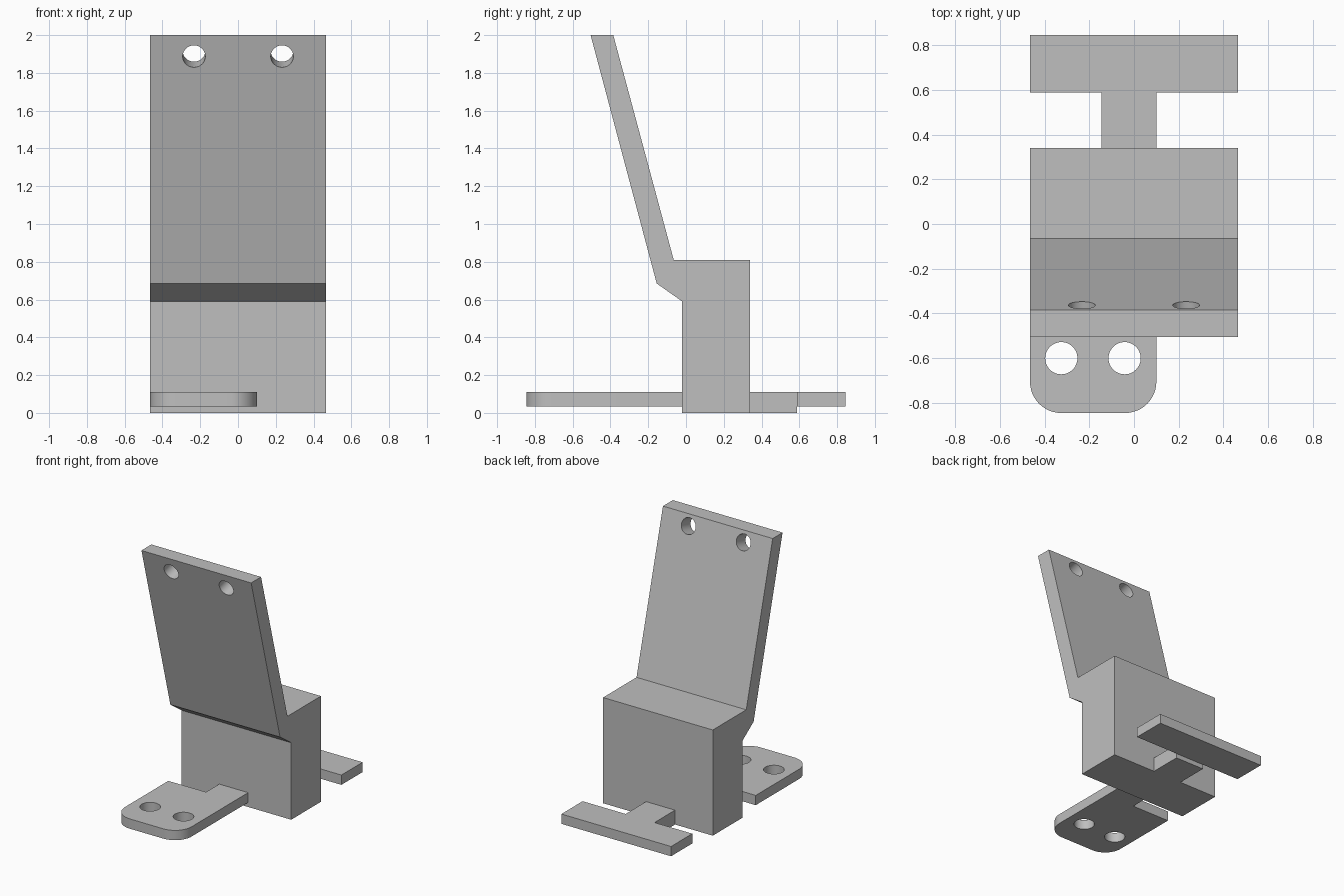
import bpy, bmesh, math
from mathutils import Vector, Matrix

cube = bpy.data.objects.get("Cube")
if cube:
    bpy.data.objects.remove(cube, do_unlink=True)

grey = bpy.data.materials.new("light grey")
grey.use_nodes = True
colour = (0.52, 0.52, 0.52, 1)
grey.diffuse_color = colour
grey.node_tree.nodes["Principled BSDF"].inputs["Base Color"].default_value = colour


def prism(name, outline, offset):
    """Extrude a closed outline of 3D points by an offset."""
    bm = bmesh.new()
    face = bm.faces.new([bm.verts.new(p) for p in outline])
    new = bmesh.ops.extrude_face_region(bm, geom=[face])["geom"]
    bmesh.ops.translate(bm, vec=Vector(offset),
                        verts=[v for v in new if isinstance(v, bmesh.types.BMVert)])
    bmesh.ops.recalc_face_normals(bm, faces=bm.faces)
    mesh = bpy.data.meshes.new(name)
    bm.to_mesh(mesh)
    bm.free()
    mesh.materials.append(grey)
    obj = bpy.data.objects.new(name, mesh)
    bpy.context.collection.objects.link(obj)
    return obj


def plate(name, outline, z0, z1):
    return prism(name, [(x, y, z0) for x, y in outline], (0, 0, z1 - z0))


def rect(x0, x1, y0, y1):
    return [(x0, y0), (x1, y0), (x1, y1), (x0, y1)]


def drill(obj, centre, radius, axis):
    """Cut a round hole through obj along axis."""
    bpy.ops.mesh.primitive_cylinder_add(vertices=48, radius=radius, depth=0.4)
    cutter = bpy.context.object
    cutter.name = "hole_cutter"
    cutter.hide_render = True
    cutter.data.materials.append(grey)
    turn = Vector((0, 0, 1)).rotation_difference(Vector(axis)).to_matrix().to_4x4()
    cutter.data.transform(Matrix.Translation(centre) @ turn)
    cut = obj.modifiers.new("hole", 'BOOLEAN')
    cut.operation = 'DIFFERENCE'
    cut.solver = 'EXACT'
    cut.object = cutter
    bpy.ops.object.select_all(action='DESELECT')
    bpy.context.view_layer.objects.active = obj
    obj.select_set(True)
    bpy.ops.object.modifier_apply(modifier=cut.name)
    bpy.data.objects.remove(cutter, do_unlink=True)


def arc(cx, cy, r, start, steps=12):
    return [(cx + r * math.cos(a), cy + r * math.sin(a))
            for a in (start + math.pi / 2 * i / steps for i in range(steps + 1))]


W = 0.465            # half width
FRONT, BACK = -0.02, 0.34
NECK_L, NECK_R = -0.145, 0.10
LOW, HIGH = 0.035, 0.11

# Block and leaning panel, one side profile
profile = [(FRONT, 0), (BACK, 0), (BACK, 0.81), (-0.065, 0.81),
           (-0.385, 2), (-0.505, 2), (-0.155, 0.685), (FRONT, 0.59)]
body = prism("block_and_leaning_panel", [(-W, y, z) for y, z in profile], (2 * W, 0, 0))

# Panel holes, square to the slope
normal = Vector((0, 1.315, 0.35)).normalized()
for x in (-0.233, 0.233):
    drill(body, Vector((x, -0.417, 1.903)), 0.06, normal)

# Front foot with rounded corners and an offset neck
R, END = 0.14, -0.845
foot_outline = (arc(-W + R, END + R, R, math.pi)
                + arc(NECK_R - R, END + R, R, 1.5 * math.pi)
                + [(NECK_R, FRONT), (NECK_L, FRONT), (NECK_L, -0.18), (-W, -0.18)])
foot = plate("front_foot", foot_outline, LOW, HIGH)
for x in (-0.325, -0.042):
    drill(foot, Vector((x, -0.6, 0.07)), 0.072, (0, 0, 1))

# Rear T-shaped foot
plate("rear_neck", rect(NECK_L, NECK_R, BACK, 0.588), 0, HIGH)
plate("rear_crossbar", rect(-W, W, 0.588, 0.845), LOW, HIGH)

# Smooth the round walls, keep the edges sharp
bpy.ops.object.select_all(action='DESELECT')
for obj in (body, foot):
    obj.select_set(True)
bpy.context.view_layer.objects.active = body
bpy.ops.object.shade_smooth_by_angle(angle=math.radians(30))
